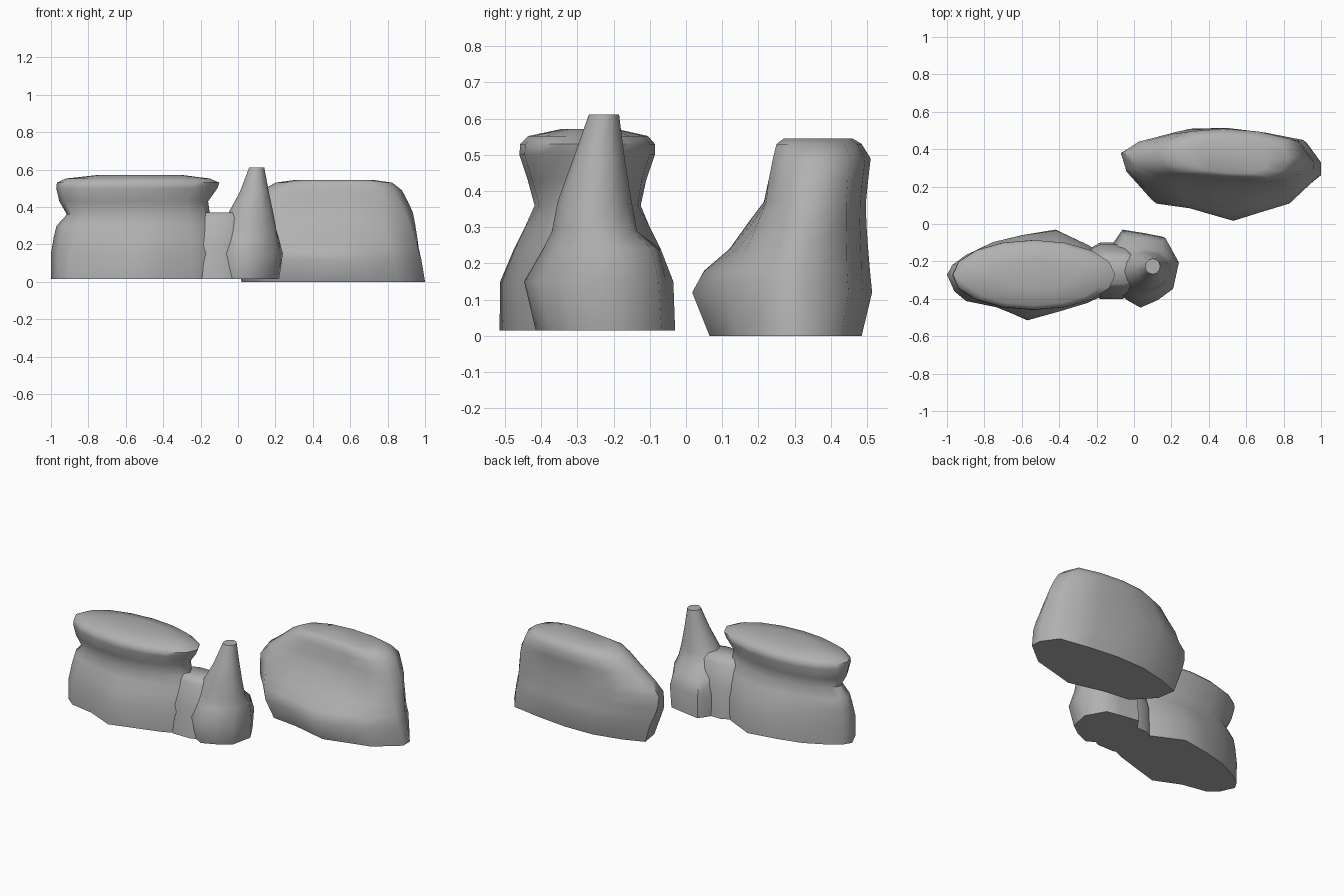
import bpy, bmesh, math

stone = bpy.data.materials.new("grey stone")
stone.diffuse_color = (0.44, 0.44, 0.44, 1)


def unit(points):
    """Fit an outline into a 0..1 box."""
    xs, ys = zip(*points)
    return [((x - min(xs)) / (max(xs) - min(xs)),
             (y - min(ys)) / (max(ys) - min(ys))) for x, y in points]


def loft_rock(name, low, high, levels):
    """Stack rings; each level is z, x0, x1, y0, y1, blend from low to high outline."""
    low, high = unit(low), unit(high)
    n = len(low)
    bm = bmesh.new()
    rings = []
    for z, x0, x1, y0, y1, w in levels:
        pts = unit([(a[0] * (1 - w) + b[0] * w, a[1] * (1 - w) + b[1] * w)
                    for a, b in zip(low, high)])
        rings.append([bm.verts.new((x0 + u * (x1 - x0), y0 + v * (y1 - y0), z))
                      for u, v in pts])
    for a, b in zip(rings, rings[1:]):
        for i in range(n):
            j = (i + 1) % n
            bm.faces.new((a[i], a[j], b[j], b[i]))
    bm.faces.new(rings[0][::-1])
    bm.faces.new(rings[-1])
    bmesh.ops.recalc_face_normals(bm, faces=bm.faces)
    mesh = bpy.data.meshes.new(name)
    bm.to_mesh(mesh)
    bm.free()
    mesh.materials.append(stone)
    ob = bpy.data.objects.new(name, mesh)
    bpy.context.collection.objects.link(ob)
    bpy.ops.object.select_all(action='DESELECT')
    ob.select_set(True)
    bpy.context.view_layer.objects.active = ob
    bpy.ops.object.shade_smooth_by_angle(angle=math.radians(55))
    return ob


def ellipse(n):
    return [(math.cos(math.pi + 2 * math.pi * i / n),
             math.sin(math.pi + 2 * math.pi * i / n)) for i in range(n)]


# Flat-topped rock with a waist below its cap
loft_rock("capped_rock",
          [(-1, -.27), (-.96, -.36), (-.9, -.41), (-.74, -.44), (-.57, -.515),
           (-.4, -.465), (-.25, -.42), (-.14, -.37), (-.08, -.28), (-.14, -.18),
           (-.25, -.11), (-.42, -.03), (-.6, -.06), (-.76, -.1), (-.9, -.17),
           (-.97, -.22)],
          ellipse(16),
          [(.015, -1, -.08, -.515, -.03, 0),
           (.15, -1, -.08, -.513, -.035, .1),
           (.24, -.985, -.1, -.475, -.07, .35),
           (.30, -.97, -.12, -.445, -.1, .6),
           (.36, -.915, -.15, -.418, -.125, .9),
           (.43, -.955, -.16, -.437, -.11, 1),
           (.50, -.972, -.11, -.46, -.086, 1),
           (.53, -.968, -.1, -.458, -.086, 1),
           (.552, -.92, -.15, -.435, -.105, 1),
           (.571, -.75, -.3, -.345, -.19, 1)])

# Pointed spire beside it
loft_rock("spire",
          [(-.12, -.25), (-.1, -.34), (-.03, -.4), (.04, -.44), (.13, -.4),
           (.21, -.34), (.225, -.27), (.24, -.2), (.17, -.07), (.07, -.05),
           (-.05, -.03), (-.11, -.12)],
          ellipse(12),
          [(.015, -.13, .22, -.415, -.03, 0),
           (.15, -.13, .24, -.447, -.035, 0),
           (.24, -.11, .217, -.395, -.07, .2),
           (.29, -.09, .203, -.37, -.135, .5),
           (.37, -.05, .188, -.355, -.15, .8),
           (.48, .01, .165, -.315, -.168, 1),
           (.612, .06, .14, -.268, -.185, 1)])

# Low shelf joining the spire to the capped rock
loft_rock("neck", ellipse(10), ellipse(10),
          [(.015, -.32, .08, -.4, -.1, 0),
           (.2, -.32, .08, -.38, -.11, 0),
           (.34, -.28, .08, -.34, -.15, 0),
           (.37, -.24, .04, -.32, -.18, 0)])

# Large slanted rock at the back
loft_rock("back_rock",
          [(-.07, .4), (-.05, .26), (.08, .11), (.27, .085), (.52, .018),
           (.68, .065), (.84, .11), (1, .25), (1, .33), (.92, .45),
           (.7, .49), (.48, .515), (.27, .51), (.07, .46)],
          [(.07, .38), (.1, .32), (.16, .28), (.3, .265), (.5, .25),
           (.65, .245), (.8, .245), (.9, .28), (.95, .36), (.9, .46),
           (.7, .5), (.48, .515), (.27, .5), (.12, .45)],
          [(0, .02, 1, .065, .485, 0),
           (.12, -.02, .98, .017, .514, 0),
           (.18, -.045, .966, .05, .508, .1),
           (.24, -.065, .958, .12, .503, .3),
           (.31, -.07, .947, .17, .498, .5),
           (.37, -.02, .935, .215, .497, .8),
           (.43, .06, .908, .228, .503, 1),
           (.49, .13, .876, .24, .51, 1),
           (.53, .2, .825, .25, .485, 1),
           (.545, .31, .72, .27, .46, 1)])
